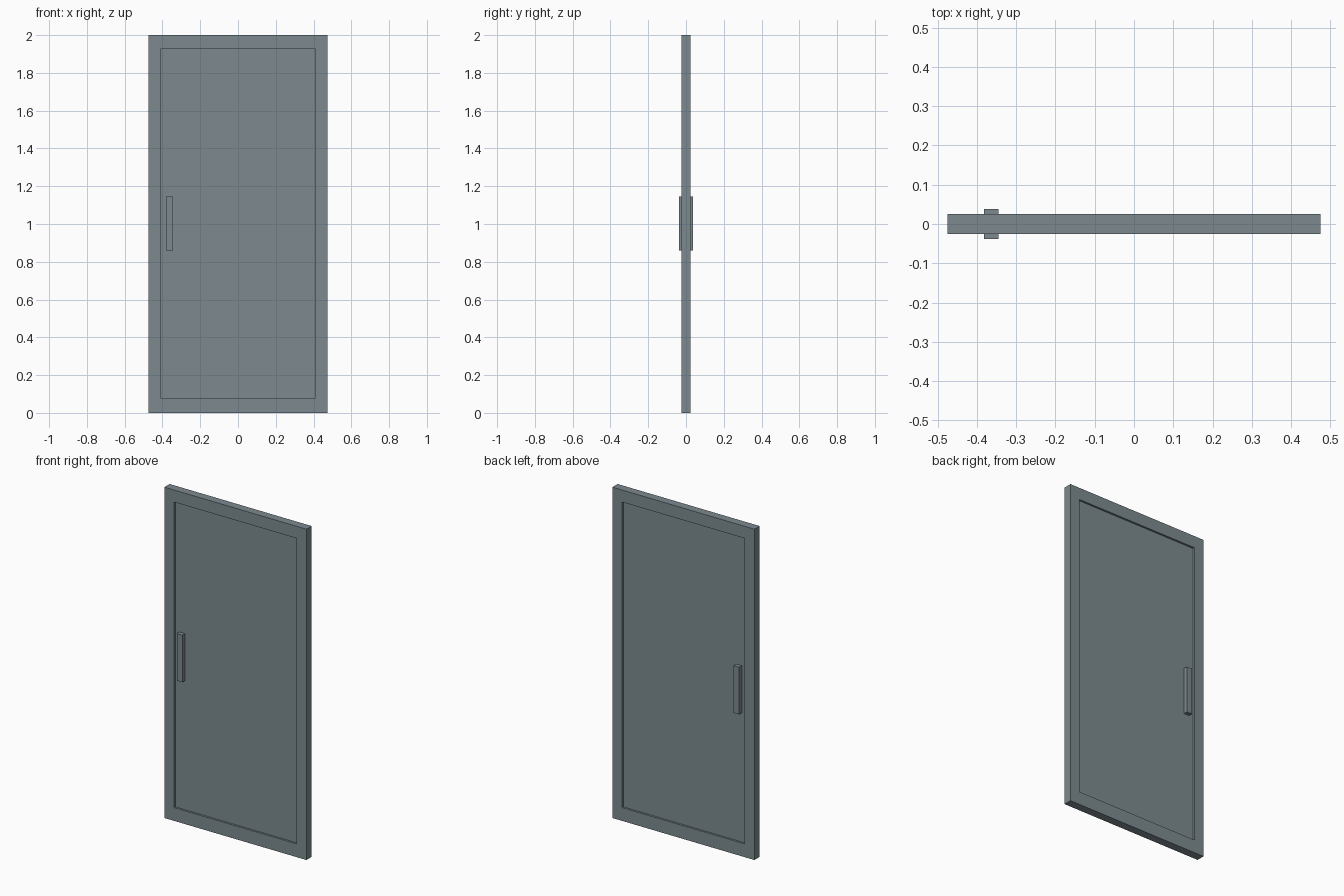
import bpy

cube = bpy.data.objects.get("Cube")
if cube:
    bpy.data.objects.remove(cube, do_unlink=True)

# Single blue-grey painted metal
grey = bpy.data.materials.new("blue_grey")
colour = (0.205, 0.254, 0.275, 1)
grey.diffuse_color = colour
grey.use_nodes = True
grey.node_tree.nodes["Principled BSDF"].inputs["Base Color"].default_value = colour


def box(name, low, high):
    """Flat-shaded box between two opposite corners."""
    bpy.ops.mesh.primitive_cube_add(size=1)
    ob = bpy.context.object
    ob.name = name
    for v in ob.data.vertices:
        v.co = [h if c > 0 else l for c, l, h in zip(v.co, low, high)]
    ob.data.materials.append(grey)
    return ob


# Outer frame: a slab with the door opening cut through it
frame = box("door_frame", (-0.475, -0.025, 0), (0.475, 0.025, 2))
cutter = box("opening_cutter", (-0.41, -0.1, 0.08), (0.41, 0.1, 1.927))
cutter.hide_render = True
cutter.hide_viewport = True
cut = frame.modifiers.new("opening", "BOOLEAN")
cut.operation = "DIFFERENCE"
cut.solver = "EXACT"
cut.object = cutter

# Recessed panel filling the opening
box("door_panel", (-0.41, -0.013, 0.08), (0.41, 0.013, 1.927))

# Upright pull handle on each side of the panel
for side, name in ((-1, "front_handle"), (1, "back_handle")):
    ys = sorted((side * 0.013, side * 0.038))
    box(name, (-0.382, ys[0], 0.86), (-0.345, ys[1], 1.145))
